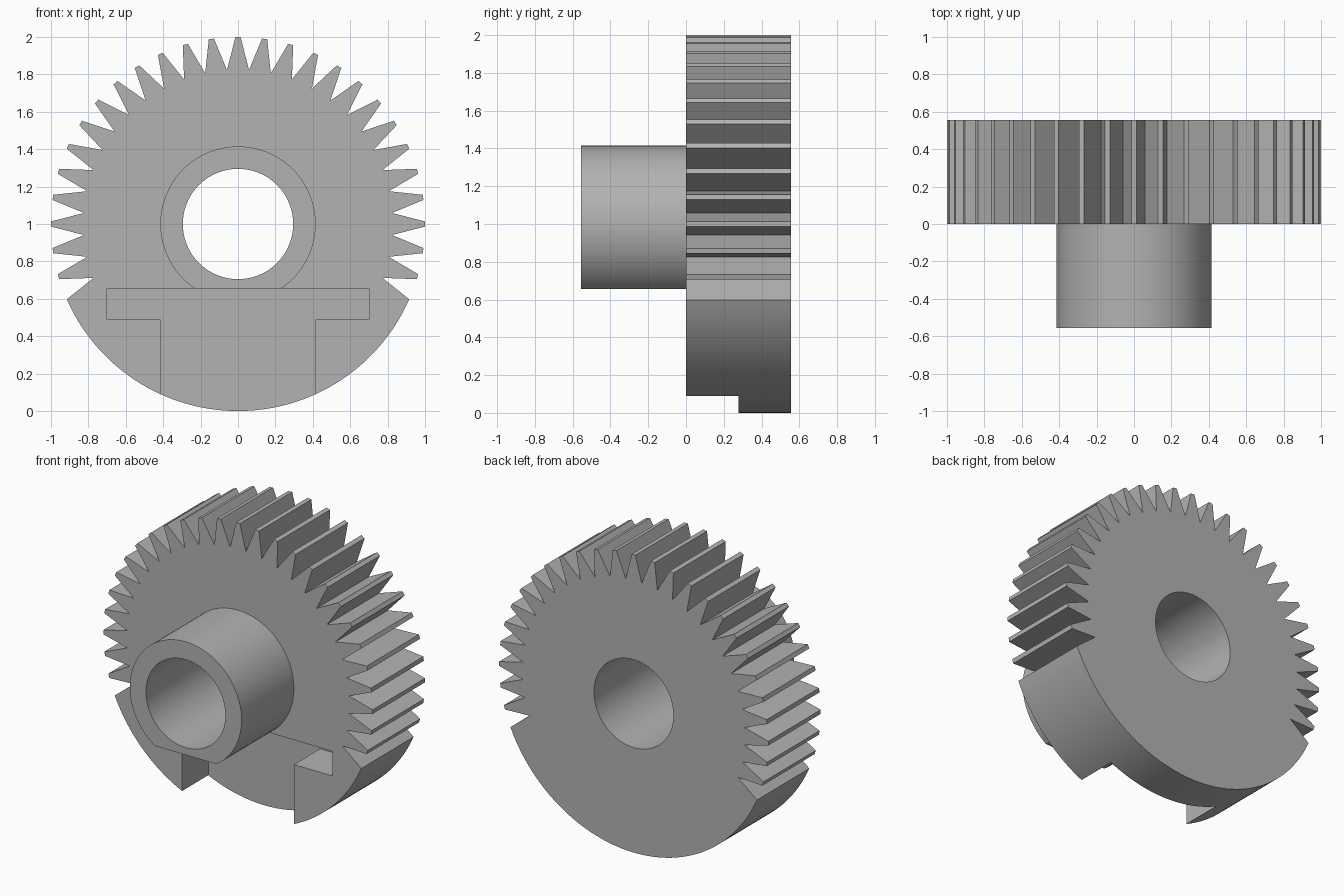
import bpy
import bmesh
from math import sin, cos, radians, asin, pi

if "Cube" in bpy.data.objects:
    bpy.data.objects.remove(bpy.data.objects["Cube"])

CENTRE_Z = 1.0
HALF_DEPTH = 0.555
BORE = 0.295
HUB = 0.415
FLAT_Z = 0.655       # underside of the hub and top of the slot
TEETH = 44
STEP = 2 * pi / TEETH

grey = bpy.data.materials.new("plain grey")
grey.use_nodes = True
colour = (0.45, 0.45, 0.45, 1)
grey.diffuse_color = colour
grey.node_tree.nodes["Principled BSDF"].inputs["Base Color"].default_value = colour


def polar(radius, angle):
    return radius * cos(angle), CENTRE_Z + radius * sin(angle)


def arc(radius, start, end, count):
    return [polar(radius, start + (end - start) * i / count) for i in range(count + 1)]


def prism(name, outline, front, back):
    """Extrude an x-z outline along y."""
    bm = bmesh.new()
    face = bm.faces.new([bm.verts.new((x, front, z)) for x, z in outline])
    made = bmesh.ops.extrude_face_region(bm, geom=[face])["geom"]
    moved = [v for v in made if isinstance(v, bmesh.types.BMVert)]
    bmesh.ops.translate(bm, verts=moved, vec=(0, back - front, 0))
    bmesh.ops.recalc_face_normals(bm, faces=bm.faces)
    mesh = bpy.data.meshes.new(name)
    bm.to_mesh(mesh)
    bm.free()
    mesh.materials.append(grey)
    obj = bpy.data.objects.new(name, mesh)
    bpy.context.collection.objects.link(obj)
    return obj


def finish(obj, cutters):
    """Cut the openings, then smooth only the round walls."""
    bpy.ops.object.select_all(action="DESELECT")
    obj.select_set(True)
    bpy.context.view_layer.objects.active = obj
    for cutter in cutters:
        mod = obj.modifiers.new("cut", "BOOLEAN")
        mod.operation = "DIFFERENCE"
        mod.solver = "EXACT"
        mod.object = cutter
        bpy.ops.object.modifier_apply(modifier=mod.name)
    bpy.ops.object.shade_smooth_by_angle(angle=radians(12))


# Gear outline: pointed gullets and narrow flat tips, plain arc at the bottom
tip = radians(0.8)
outline = []
last = TEETH // 4 + 2
for i in range(-2, TEETH // 2 + 3):
    a = i * STEP
    outline += [polar(0.825, a - STEP / 2), polar(1, a - tip), polar(1, a + tip)]
outline.append(polar(0.825, pi + 2.5 * STEP))
outline += arc(1, pi + 3 * STEP - tip, 2 * pi - 3 * STEP + tip, 72)
gear = prism("gear_wheel", outline, 0, HALF_DEPTH)

# Hub outline: round with a flat underside
flat = asin((CENTRE_Z - FLAT_Z) / HUB)
hub = prism("hub", arc(HUB, -flat, pi + flat, 80), -HALF_DEPTH, 0)

# Cutters for the bore and the T-shaped slot in the front face
bore = prism("bore_cutter", arc(BORE, 0, 2 * pi, 96)[:-1], -1, 1)
half_slot = [(HUB, -0.2), (HUB, 0.49), (0.7, 0.49), (0.7, FLAT_Z)]
slot_outline = half_slot + [(-x, z) for x, z in reversed(half_slot)]
slot = prism("slot_cutter", slot_outline, -0.2, HALF_DEPTH / 2)

finish(gear, [bore, slot])
finish(hub, [bore])

for cutter in (bore, slot):
    bpy.data.objects.remove(cutter)
